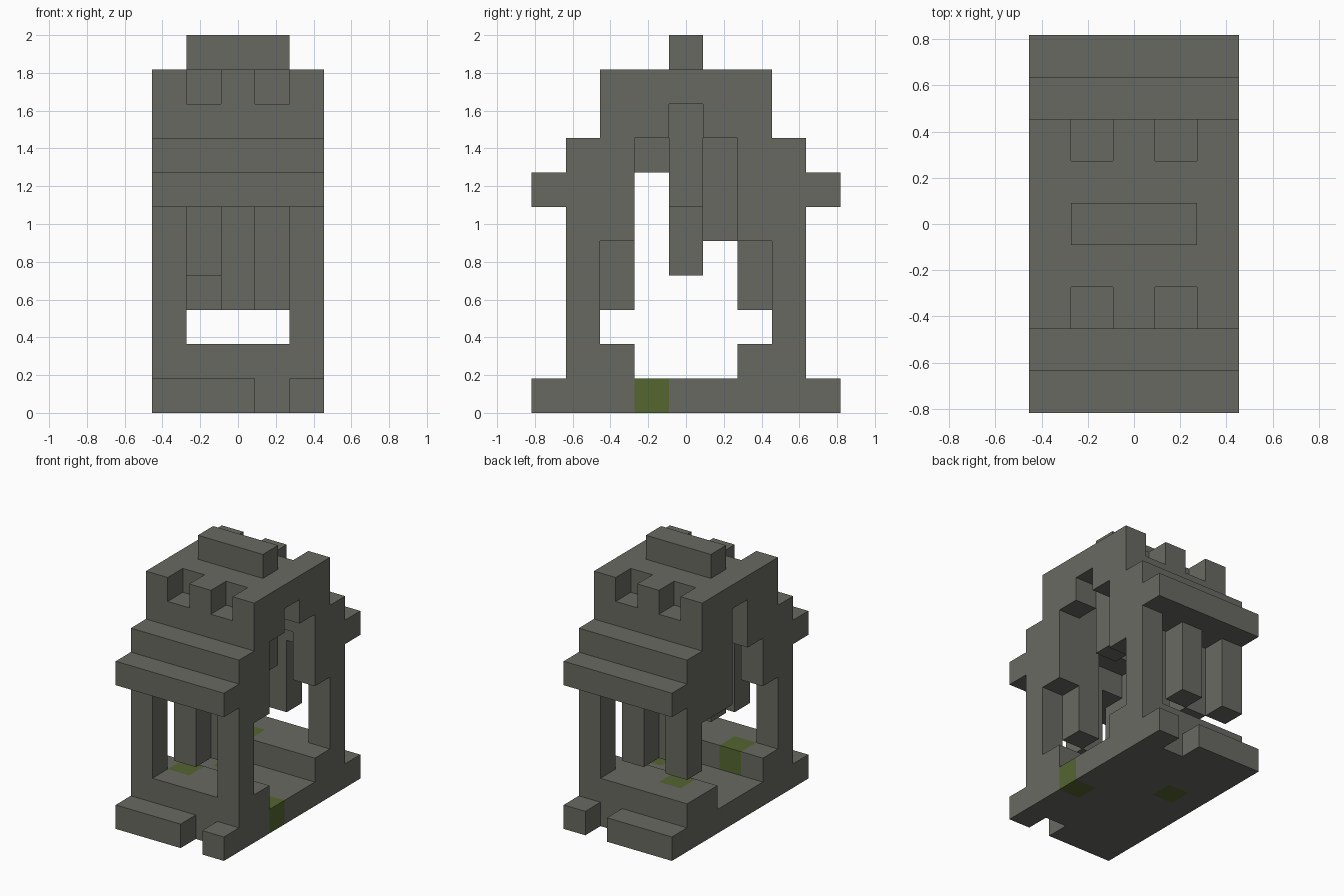
import bpy
import bmesh
from mathutils import Vector

cube = bpy.data.objects.get("Cube")
if cube:
    bpy.data.objects.remove(cube, do_unlink=True)

UNIT = 2 / 11
W, D = 5, 9  # blocks across and deep


def material(name, rgb):
    mat = bpy.data.materials.new(name)
    mat.use_nodes = True
    mat.diffuse_color = (*rgb, 1)
    mat.node_tree.nodes["Principled BSDF"].inputs["Base Color"].default_value = (*rgb, 1)
    return mat


STONE = material("grey_stone", (0.141, 0.141, 0.122))
MOSS = material("moss_green", (0.09, 0.133, 0.03))

owner = {}  # block -> part name


def span(v):
    return range(v[0], v[1] + 1) if isinstance(v, tuple) else (v,)


def fill(part, x, y, z):
    for i in span(x):
        for j in span(y):
            for k in span(z):
                owner[i, j, k] = part


def carve(x, y, z):
    for i in span(x):
        for j in span(y):
            for k in span(z):
                owner.pop((i, j, k), None)


ALL = (0, 4)

# Floor slab and the raised sill at each end
fill("floor", ALL, (0, 8), 0)
for rows in ((1, 2), (6, 7)):
    fill("end_sills", ALL, rows, 1)

# Stepped end walls, ledges and upper storey, mirrored front to back
for y in (0, 8):
    carve(3, y, 0)
    fill("ledges", ALL, y, 6)
for y in (1, 7):
    fill("end_walls", ALL, y, (6, 7))
for y in (2, 6):
    fill("end_walls", ALL, y, (7, 8))

# Corner posts; the back right one hangs short of the sill
for x in (0, 4):
    for y in (1, 7):
        fill("corner_posts", x, y, (2, 5))
carve(0, 7, 2)

# Side walls with a stepped arch
for x in (0, 4):
    for y in (2, 6):
        fill("side_walls", x, y, (5, 8))
    for y in (3, 5):
        fill("side_walls", x, y, 8)
fill("side_walls", 0, 5, (5, 7))
fill("side_walls", 0, 3, 7)

# Roof with notches and a ridge block
fill("roof", ALL, (2, 6), 9)
for x in (1, 3):
    for y in (2, 6):
        carve(x, y, 9)
fill("roof_ridge", (1, 3), 4, 10)

# Hanging stones
for x, y, low, high in ((2, 1, 3, 5), (2, 7, 3, 5), (3, 2, 3, 6),
                        (1, 6, 3, 6), (3, 4, 6, 8), (1, 4, 4, 8)):
    fill("hanging_stones", x, y, (low, high))

# Moss-covered blocks
for block in ((4, 3, 0), (1, 5, 0), (1, 2, 1), (1, 6, 1)):
    fill("moss_blocks", *block)


def build(part):
    """Mesh only the exposed sides of a part's blocks."""
    bm = bmesh.new()
    for cell in [c for c, p in owner.items() if p == part]:
        centre = Vector(cell) + Vector((0.5, 0.5, 0.5))
        for axis in range(3):
            for sign in (-1, 1):
                n = Vector((0, 0, 0))
                n[axis] = sign
                if tuple(int(c + d) for c, d in zip(cell, n)) in owner:
                    continue
                u = Vector((0, 0, 0))
                u[(axis + 1) % 3] = 0.5
                v = n.cross(u)
                mid = centre + n / 2
                bm.faces.new([bm.verts.new((p - Vector((W / 2, D / 2, 0))) * UNIT)
                              for p in (mid - u - v, mid + u - v, mid + u + v, mid - u + v)])
    bmesh.ops.remove_doubles(bm, verts=bm.verts, dist=0.001)
    bmesh.ops.dissolve_limit(bm, angle_limit=0.01, verts=bm.verts, edges=bm.edges)
    mesh = bpy.data.meshes.new(part)
    bm.to_mesh(mesh)
    bm.free()
    mesh.materials.append(MOSS if part == "moss_blocks" else STONE)
    bpy.context.collection.objects.link(bpy.data.objects.new(part, mesh))


for part in sorted(set(owner.values())):
    build(part)
